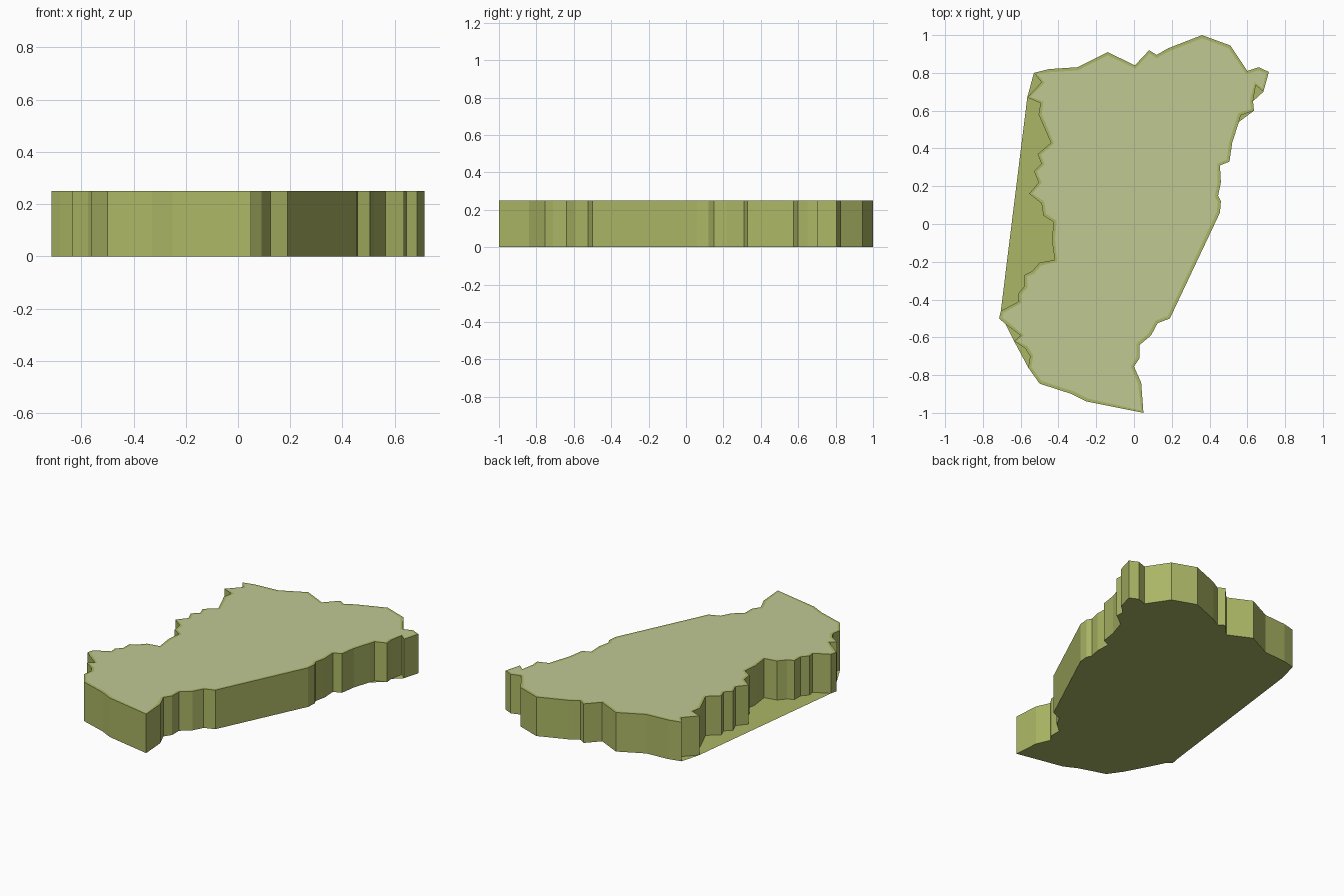
import bpy, bmesh

if "Cube" in bpy.data.objects:
    bpy.data.objects.remove(bpy.data.objects["Cube"])

HEIGHT = 0.25
BORDER = 0.017

# Coastline-like outline, clockwise, split by side
north = [(-.53, .80), (-.45, .82), (-.30, .83), (-.14, .91), (.005, .84), (.08, .92),
         (.12, .895), (.18, .93), (.36, 1.0), (.51, .945), (.60, .81), (.66, .83), (.714, .805)]
east = [(.685, .70), (.645, .735), (.63, .65), (.635, .60), (.565, .575), (.555, .54),
        (.52, .43), (.505, .33), (.455, .31), (.46, .22), (.445, .15), (.46, .12), (.455, .06),
        (.19, -.50), (.125, -.525), (.09, -.59), (.03, -.64), (.03, -.71), (0, -.755), (.038, -.84)]
south = [(.05, -1.0), (-.25, -.94), (-.33, -.90), (-.50, -.845), (-.56, -.76)]
west = [(-.55, -.70), (-.575, -.66), (-.635, -.62), (-.60, -.59), (-.68, -.53), (-.714, -.50),
        (-.705, -.46), (-.61, -.41), (-.615, -.37), (-.58, -.33), (-.58, -.27), (-.54, -.25),
        (-.50, -.205), (-.42, -.19), (-.435, -.08), (-.425, .01), (-.48, .045), (-.49, .11),
        (-.555, .16), (-.505, .22), (-.53, .28), (-.49, .32), (-.51, .37), (-.44, .43),
        (-.505, .58), (-.495, .64), (-.565, .67), (-.49, .75)]


def material(name, color):
    mat = bpy.data.materials.new(name)
    mat.diffuse_color = (*color, 1)
    mat.use_nodes = True
    mat.node_tree.nodes["Principled BSDF"].inputs["Base Color"].default_value = mat.diffuse_color
    return mat


green = material("green", (.41, .47, .13))
pale_green = material("pale_green", (.53, .58, .29))


def polygon(bm, points, z):
    face = bm.faces.new([bm.verts.new((x, y, z)) for x, y in points])
    face.normal_update()
    return face


def add_object(name, bm, mats):
    mesh = bpy.data.meshes.new(name)
    bm.to_mesh(mesh)
    bm.free()
    for mat in mats:
        mesh.materials.append(mat)
    obj = bpy.data.objects.new(name, mesh)
    bpy.context.collection.objects.link(obj)


# Raised slab: walls plus a top with a narrow darker rim
bm = bmesh.new()
base = polygon(bm, north + east + south + west, 0)
ext = bmesh.ops.extrude_face_region(bm, geom=[base], use_keep_orig=True)
top = next(g for g in ext["geom"] if isinstance(g, bmesh.types.BMFace))
bmesh.ops.translate(bm, vec=(0, 0, HEIGHT),
                    verts=[g for g in ext["geom"] if isinstance(g, bmesh.types.BMVert)])
bmesh.ops.recalc_face_normals(bm, faces=bm.faces)
bmesh.ops.inset_region(bm, faces=[top], thickness=BORDER, use_even_offset=False)
top.material_index = 1
bmesh.ops.triangulate(bm, faces=[f for f in bm.faces if len(f.verts) > 4],
                      ngon_method='EAR_CLIP')
add_object("raised_slab", bm, [green, pale_green])

# Flat floor sheet: same outline with the notches bridged
notches = {east[1], east[4]}
west_floor = [west[i] for i in (2, 4, 5, 6, 26)]
bm = bmesh.new()
polygon(bm, north + [p for p in east if p not in notches] + south + west_floor, 0)
bmesh.ops.triangulate(bm, faces=bm.faces[:], ngon_method='EAR_CLIP')
add_object("floor_sheet", bm, [green])
